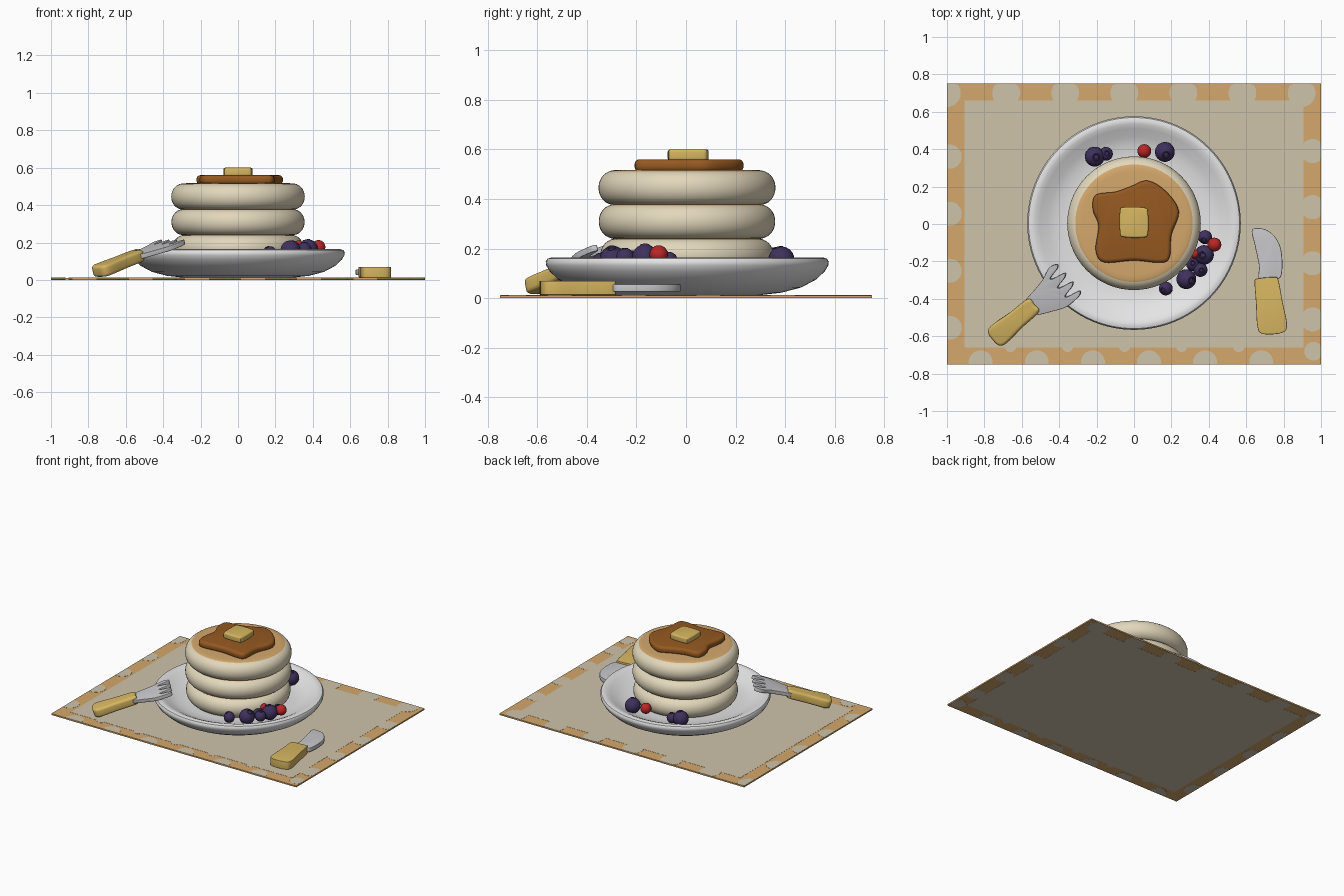
import bpy, bmesh, math, random
from mathutils import Matrix, Vector

if "Cube" in bpy.data.objects:
    bpy.data.objects.remove(bpy.data.objects["Cube"])

random.seed(4)


def mat(name, r, g, b):
    m = bpy.data.materials.new(name)
    m.diffuse_color = (r, g, b, 1)
    m.use_nodes = True
    m.node_tree.nodes["Principled BSDF"].inputs["Base Color"].default_value = m.diffuse_color
    return m


CREAM = mat("batter_cream", 0.76, 0.68, 0.50)
LINEN = mat("linen", 0.62, 0.55, 0.41)
TAN = mat("golden_tan", 0.66, 0.39, 0.15)
SYRUP = mat("syrup_brown", 0.30, 0.10, 0.015)
YELLOW = mat("butter_yellow", 0.68, 0.47, 0.12)
WHITE = mat("plate_white", 0.78, 0.78, 0.79)
STEEL = mat("steel", 0.58, 0.58, 0.60)
BLUE = mat("blueberry_purple", 0.05, 0.03, 0.11)
RED = mat("berry_red", 0.50, 0.02, 0.02)


def finish(name, bm, mats, matrix=Matrix(), rule=None):
    """Turn a bmesh into a smooth object; rule(face centre) gives its material."""
    bmesh.ops.recalc_face_normals(bm, faces=bm.faces[:])
    for f in bm.faces:
        if rule:
            f.material_index = rule(f.calc_center_median())
    me = bpy.data.meshes.new(name)
    bm.to_mesh(me)
    bm.free()
    for m in mats:
        me.materials.append(m)
    ob = bpy.data.objects.new(name, me)
    bpy.context.collection.objects.link(ob)
    ob.matrix_world = matrix
    bpy.ops.object.select_all(action='DESELECT')
    ob.select_set(True)
    bpy.context.view_layer.objects.active = ob
    bpy.ops.object.shade_smooth_by_angle(angle=math.radians(40))
    return ob


def spline(pts, n=5):
    """Closed smooth curve through the points."""
    out, k = [], len(pts)
    for i in range(k):
        a, b, c, d = (Vector(pts[(i + j) % k]) for j in (-1, 0, 1, 2))
        for s in range(n):
            t = s / n
            out.append(0.5 * (2 * b + (c - a) * t + (2 * a - 5 * b + 4 * c - d) * t * t
                              + (3 * b - a - 3 * c + d) * t ** 3))
    return out


def prism(name, pts, z0, z1, m, bevel=0, matrix=Matrix()):
    bm = bmesh.new()
    face = bm.faces.new([bm.verts.new((p[0], p[1], z0)) for p in pts])
    ext = bmesh.ops.extrude_face_region(bm, geom=[face])
    for v in ext["geom"]:
        if isinstance(v, bmesh.types.BMVert):
            v.co.z = z1
    bmesh.ops.recalc_face_normals(bm, faces=bm.faces[:])
    if bevel:
        rim = [e for e in bm.edges if abs(e.verts[0].co.z - e.verts[1].co.z) < 1e-6]
        bmesh.ops.bevel(bm, geom=rim, offset=bevel, segments=4, profile=0.5,
                        affect='EDGES', clamp_overlap=True)
    return finish(name, bm, [m], matrix)


def lathe(name, profile, mats, matrix=Matrix(), steps=64, rule=None):
    bm = bmesh.new()
    vs = [bm.verts.new((r, 0, z)) for r, z in profile]
    es = [bm.edges.new(p) for p in zip(vs, vs[1:])]
    bmesh.ops.spin(bm, geom=vs + es, cent=(0, 0, 0), axis=(0, 0, 1),
                   angle=2 * math.pi, steps=steps)
    bmesh.ops.remove_doubles(bm, verts=bm.verts[:], dist=1e-5)
    return finish(name, bm, mats, matrix, rule)


def rect(x0, y0, x1, y1):
    return [(x0, y0), (x1, y0), (x1, y1), (x0, y1)]


# placemat: tan slab, linen centre and linen dots cut off at the edge
prism("placemat_border", rect(-1, -0.75, 1, 0.75), 0.001, 0.011, TAN)
prism("placemat_centre", rect(-0.905, -0.66, 0.905, 0.66), 0, 0.012, LINEN)
dots = [(-1 + 0.316 * i, 0.70, 0.075) for i in range(7)]
dots += [(-0.82 + 0.3 * i, -0.74, 0.065) for i in range(6)]
dots += [(-0.66 + 0.305 * i, -0.655, 0.03) for i in range(5)]
dots += [(-0.985, 0.36 - 0.305 * i, 0.065) for i in range(4)]
dots += [(0.955, 0.39 - 0.3 * i, 0.065) for i in range(4)] + [(0.96, -0.68, 0.05)]
for i, (x, y, r) in enumerate(dots):
    ring = []
    for k in range(16):
        a = math.tau * (k + 0.5) / 16
        px = max(-0.999, min(0.999, x + r * math.cos(a)))
        py = max(-0.749, min(0.749, y + r * math.sin(a)))
        if (px, py) not in ring:
            ring.append((px, py))
    prism(f"placemat_dot_{i}", ring, 0, 0.012, LINEN)

# plate
lathe("plate", [(0, 0.013), (0.30, 0.013), (0.38, 0.022), (0.46, 0.043), (0.52, 0.075),
                (0.555, 0.108), (0.569, 0.132), (0.571, 0.147), (0.564, 0.159),
                (0.548, 0.164), (0.53, 0.161), (0.505, 0.15), (0.46, 0.125),
                (0.41, 0.108), (0.35, 0.102), (0, 0.10)],
      [WHITE], Matrix.Translation((0, 0.005, 0)), 96)

# pancakes: rounded discs, golden on top and underneath
for i, (z0, z1, r) in enumerate([(0.10, 0.242, 0.35), (0.238, 0.38, 0.356), (0.374, 0.517, 0.357)]):
    h, mid = (z1 - z0) / 2, (z0 + z1) / 2
    prof = [(0, z0), (0.15, z0)]
    for k in range(17):
        a = math.pi * (k / 16 - 0.5)
        prof.append((r - 0.08 + 0.08 * math.cos(a) ** 0.8 if 0 < k < 16 else r - 0.08,
                     mid + h * math.sin(a)))
    prof += [(0.15, z1), (0, z1)]
    lathe(f"pancake_{i}", prof, [CREAM, TAN], Matrix.Translation((0, 0.004, 0)), 64,
          lambda c, mid=mid, h=h: int(abs(c.z - mid) > 0.9 * h))

# syrup puddle and butter pat
prism("syrup", spline([(-0.02, 0.2), (0.07, 0.232), (0.165, 0.18), (0.24, 0.07), (0.2, -0.06),
                       (0.19, -0.18), (0.14, -0.207), (0, -0.195), (-0.16, -0.205),
                       (-0.205, -0.14), (-0.19, -0.01), (-0.22, 0.075), (-0.205, 0.155),
                       (-0.1, 0.172)]), 0.51, 0.56, SYRUP, 0.02)
prism("butter", spline([(-0.075, -0.045), (-0.055, -0.07), (0.05, -0.072), (0.075, -0.05),
                        (0.075, 0.06), (0.055, 0.087), (-0.05, 0.09), (-0.075, 0.07)], 4),
      0.555, 0.6, YELLOW, 0.012)

# fork: leaning on the plate rim
fork = (Matrix.Translation((-0.535, -0.433, 0.13)) @ Matrix.Rotation(math.radians(40), 4, 'Z')
        @ Matrix.Rotation(math.radians(-17), 4, 'Y'))
prism("fork_handle", spline([(0, 0.045), (-0.13, 0.052), (-0.25, 0.062), (-0.29, 0.045),
                             (-0.297, 0), (-0.29, -0.045), (-0.25, -0.062), (-0.13, -0.052),
                             (0, -0.045), (0.008, 0)]), -0.032, 0.032, YELLOW, 0.022, fork)
head = [(-0.03, -0.04), (0.06, -0.09), (0.13, -0.118), (0.19, -0.122)]
for i in range(4):
    v = -0.105 + 0.062 * i
    head += [(0.235, v - 0.012), (0.245, v + 0.008)]
    if i < 3:
        head += [(0.175, v + 0.024), (0.172, v + 0.036)]
head += [(0.2, 0.1), (0.135, 0.075), (0.06, 0.06), (-0.03, 0.04)]
prism("fork_head", spline(head, 4), -0.012, 0.014, STEEL, 0.004, fork)

# knife: lying flat on the mat
prism("knife_handle", spline([(0.645, -0.31), (0.66, -0.292), (0.75, -0.284), (0.772, -0.3),
                              (0.795, -0.42), (0.818, -0.54), (0.79, -0.582), (0.69, -0.588),
                              (0.66, -0.55), (0.652, -0.42)]), 0.013, 0.07, YELLOW, 0.022)
prism("knife_blade", spline([(0.632, -0.03), (0.70, -0.028), (0.755, -0.07), (0.787, -0.14),
                             (0.792, -0.25), (0.768, -0.295), (0.672, -0.3), (0.668, -0.22),
                             (0.645, -0.11)]), 0.026, 0.056, STEEL, 0.004)

# blueberries: spheres with a raised crown around a dimple
blue = [(-0.21, 0.36, 0.15, 0.053), (-0.15, 0.375, 0.145, 0.037), (0.165, 0.385, 0.155, 0.053),
        (0.38, -0.07, 0.15, 0.037), (0.375, -0.165, 0.165, 0.052), (0.315, -0.215, 0.155, 0.036),
        (0.355, -0.245, 0.163, 0.038), (0.28, -0.295, 0.158, 0.053), (0.17, -0.345, 0.143, 0.037)]
shape = [(math.cos(a), math.sin(a)) for a in (math.radians(-90 + 13 * k) for k in range(13))]
shape[0] = (0, -1)
shape += [(0.36, 1.0), (0.27, 0.99), (0.22, 0.86), (0, 0.82)]
for i, (x, y, z, r) in enumerate(blue):
    tilt = (Matrix.Rotation(random.uniform(0, math.tau), 4, 'Z')
            @ Matrix.Rotation(random.uniform(0.1, 0.6), 4, 'X'))
    lathe(f"blueberry_{i}", [(a * r, b * r) for a, b in shape], [BLUE],
          Matrix.Translation((x, y, z)) @ tilt, 24)

# red berries
for i, (x, y, z, r) in enumerate([(0.055, 0.39, 0.165, 0.037), (0.43, -0.11, 0.176, 0.037),
                                  (0.325, -0.16, 0.188, 0.024)]):
    bm = bmesh.new()
    bmesh.ops.create_uvsphere(bm, u_segments=24, v_segments=14, radius=r)
    finish(f"red_berry_{i}", bm, [RED], Matrix.Translation((x, y, z)))
